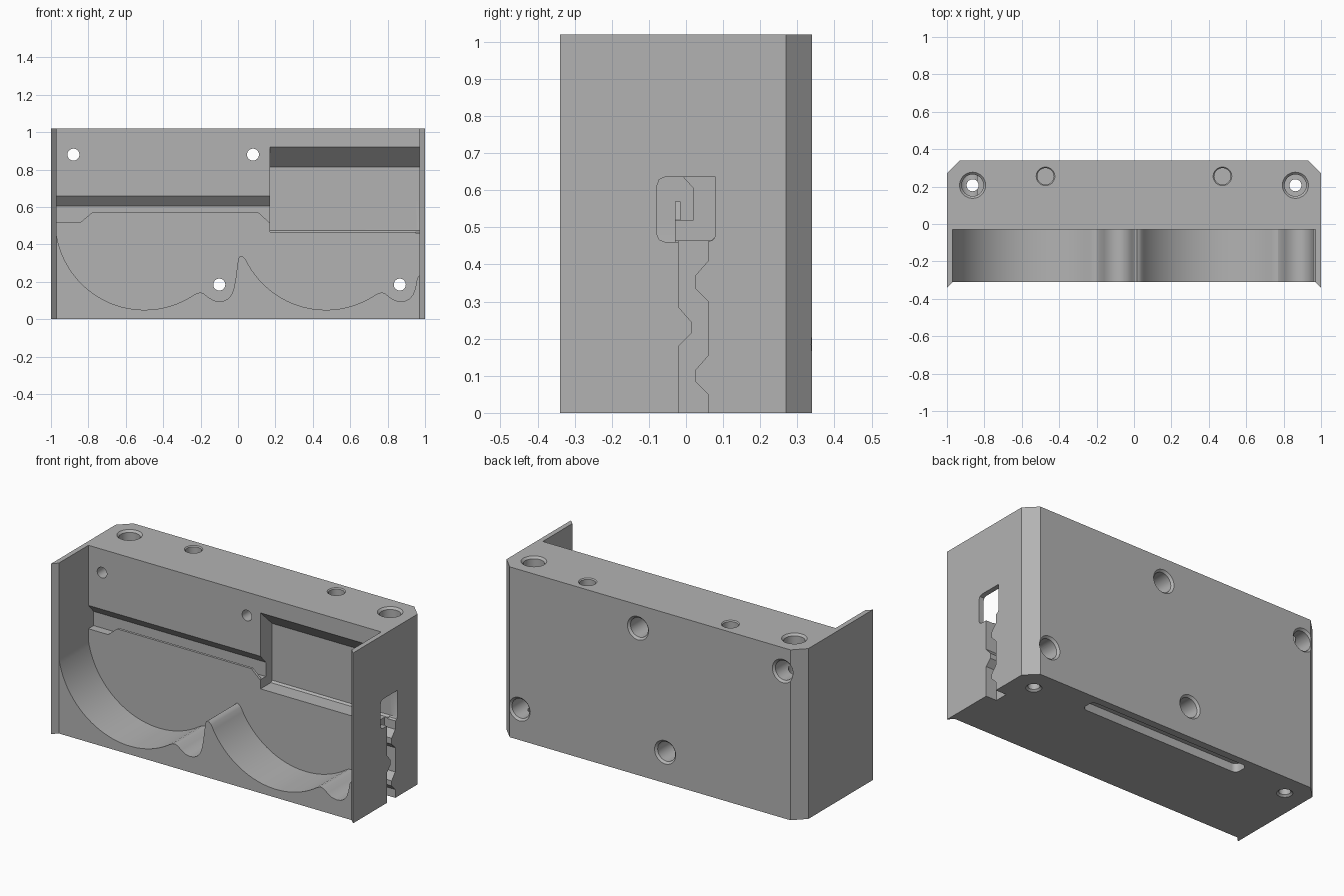
import bpy, bmesh, math

if "Cube" in bpy.data.objects:
    bpy.data.objects.remove(bpy.data.objects["Cube"])

H = 1.02      # overall height
FACE = -0.03  # front of the back plate
cutters = []


def loft(name, axis, rings):
    """Closed solid from (position, outline) rings stacked along an axis."""
    place = {'x': lambda t, u, v: (t, u, v),
             'y': lambda t, u, v: (u, t, v),
             'z': lambda t, u, v: (u, v, t)}[axis]
    bm = bmesh.new()
    loops = [[bm.verts.new(place(t, u, v)) for u, v in pts] for t, pts in rings]
    bm.faces.new(loops[0])
    bm.faces.new(loops[-1])
    n = len(loops[0])
    for a, b in zip(loops, loops[1:]):
        for i in range(n):
            j = (i + 1) % n
            bm.faces.new((a[i], a[j], b[j], b[i]))
    bmesh.ops.recalc_face_normals(bm, faces=bm.faces)
    me = bpy.data.meshes.new(name)
    bm.to_mesh(me)
    bm.free()
    ob = bpy.data.objects.new(name, me)
    bpy.context.scene.collection.objects.link(ob)
    return ob


def cut(name, axis, pts, a, b):
    cutters.append((loft(name, axis, [(a, pts), (b, pts)]), 'DIFFERENCE'))


def drill(name, axis, u, v, steps, n=40):
    """Round cutter with a stepped radius: steps are (position, radius)."""
    ring = lambda r: [(u + r * math.cos(2 * math.pi * i / n),
                       v + r * math.sin(2 * math.pi * i / n)) for i in range(n)]
    cutters.append((loft(name, axis, [(t, ring(r)) for t, r in steps]), 'DIFFERENCE'))


# body: plan outline with chamfered rear corners and bevelled front wall tips
half = [(0.97, -0.31), (1, -0.34), (1, 0.27), (0.93, 0.34)]
plan = half + [(-x, y) for x, y in reversed(half)]
body = loft("holder_body", 'z', [(0, plan), (H, plan)])

# double scoop: everything in front of the back plate above this curve is open
R, CZ = 0.476, 0.526


def scoop(c, start):
    a0, a1 = math.asin(start / R), math.asin(0.265 / R)
    arc = [(c + R * math.sin(a0 + (a1 - a0) * i / 28),
            CZ - R * math.cos(a0 + (a1 - a0) * i / 28)) for i in range(29)]
    dip = [(0.283, 0.14), (0.3, 0.143), (0.317, 0.137), (0.34, 0.118), (0.37, 0.1),
           (0.4, 0.095), (0.425, 0.098), (0.447, 0.109), (0.465, 0.13),
           (0.478, 0.165), (0.488, 0.22)]
    return arc + [(c + x, z) for x, z in dip]


curve = (scoop(-0.5, -0.47) + [(0, 0.315), (0.006, 0.332), (0.015, 0.339), (0.027, 0.334)]
         + scoop(0.47, -0.43) + [(0.97, 0.235)])
cut("scoop_cutter", 'y', curve + [(0.97, 1.2), (-0.97, 1.2)], -0.5, FACE)

# long cable groove and its raised lip
cut("groove_cutter", 'x', [(-0.1, 0.66), (FACE, 0.66), (0.02, 0.605), (0.02, 0.52), (-0.1, 0.52)],
    -0.97, 0.3)
lip_pts = [(-0.84, 0.5), (-0.84, 0.52), (-0.78, 0.57), (0.11, 0.57), (0.165, 0.52), (0.165, 0.5)]
cutters.append((loft("groove_lip", 'y', [(FACE, lip_pts), (-0.015, lip_pts)]), 'UNION'))

# large pocket with sloped roof
cut("pocket_cutter", 'x', [(-0.1, 0.92), (FACE, 0.92), (0.08, 0.815), (0.08, 0.475),
                           (0.068, 0.465), (-0.1, 0.465)], 0.17, 0.97)

# window in the right wall
cut("window_cutter", 'x', [(-0.078, 0.48), (-0.072, 0.467), (-0.058, 0.461), (0.06, 0.461),
                           (0.074, 0.467), (0.08, 0.48), (0.08, 0.636), (-0.055, 0.636),
                           (-0.072, 0.629), (-0.078, 0.612)], 0.95, 1.1)

# wavy cable channel down the right side
cut("channel_cutter", 'x', [
    (-0.02, -0.1), (0.06, -0.1), (0.06, 0.05), (0.025, 0.085), (0.025, 0.115), (0.06, 0.155),
    (0.06, 0.3), (0.025, 0.335), (0.025, 0.37), (0.06, 0.41), (0.06, 0.5), (-0.02, 0.5),
    (-0.02, 0.285), (0.015, 0.245), (0.015, 0.215), (-0.02, 0.18)], 0.93, 1.1)

# screw holes front to back, counterbored from the rear
for x, z in [(-0.88, 0.88), (0.08, 0.88), (-0.1, 0.185), (0.865, 0.185)]:
    drill("screw_cutter", 'y', x, z, [(-0.2, 0.032), (0.1, 0.032), (0.1, 0.058),
                                      (0.328, 0.058), (0.34, 0.07), (0.4, 0.07)])

# vertical bolt holes and blind pin holes in the top
for s in (-1, 1):
    drill("bolt_cutter", 'z', s * 0.863, 0.207, [
        (-0.1, 0.043), (0, 0.043), (0.01, 0.032), (0.92, 0.032), (0.92, 0.058),
        (H - 0.012, 0.058), (H, 0.07), (H + 0.1, 0.07)])
    drill("pin_cutter", 'z', s * 0.473, 0.255, [(0.94, 0.044), (H - 0.006, 0.044),
                                               (H, 0.05), (H + 0.1, 0.05)])

# long recess in the underside with rounded ends
slot = [(sx * 0.5 + 0.03 * math.cos(a), 0.25 + sy * 0.015 + 0.03 * math.sin(a))
        for sx, sy, q in [(1, 1, 0), (-1, 1, 1), (-1, -1, 2), (1, -1, 3)]
        for a in [(q + k / 6) * math.pi / 2 for k in range(7)]]
cut("slot_cutter", 'z', slot, -0.1, 0.05)

# apply all cuts, then discard the helpers
for ob, op in cutters:
    mod = body.modifiers.new(ob.name, 'BOOLEAN')
    mod.object, mod.operation, mod.solver = ob, op, 'EXACT'
    ob.hide_render = True
bpy.context.view_layer.update()
deps = bpy.context.evaluated_depsgraph_get()
result = bpy.data.meshes.new_from_object(body.evaluated_get(deps))
body.modifiers.clear()
body.data = result
for ob, op in cutters:
    bpy.data.objects.remove(ob)

# single grey finish
grey = bpy.data.materials.new("plain_grey")
grey.diffuse_color = (0.45, 0.45, 0.45, 1)
grey.use_nodes = True
grey.node_tree.nodes["Principled BSDF"].inputs["Base Color"].default_value = grey.diffuse_color
result.materials.clear()
result.materials.append(grey)
bpy.ops.object.select_all(action='DESELECT')
body.select_set(True)
bpy.context.view_layer.objects.active = body
bpy.ops.object.shade_smooth_by_angle(angle=math.radians(25))
